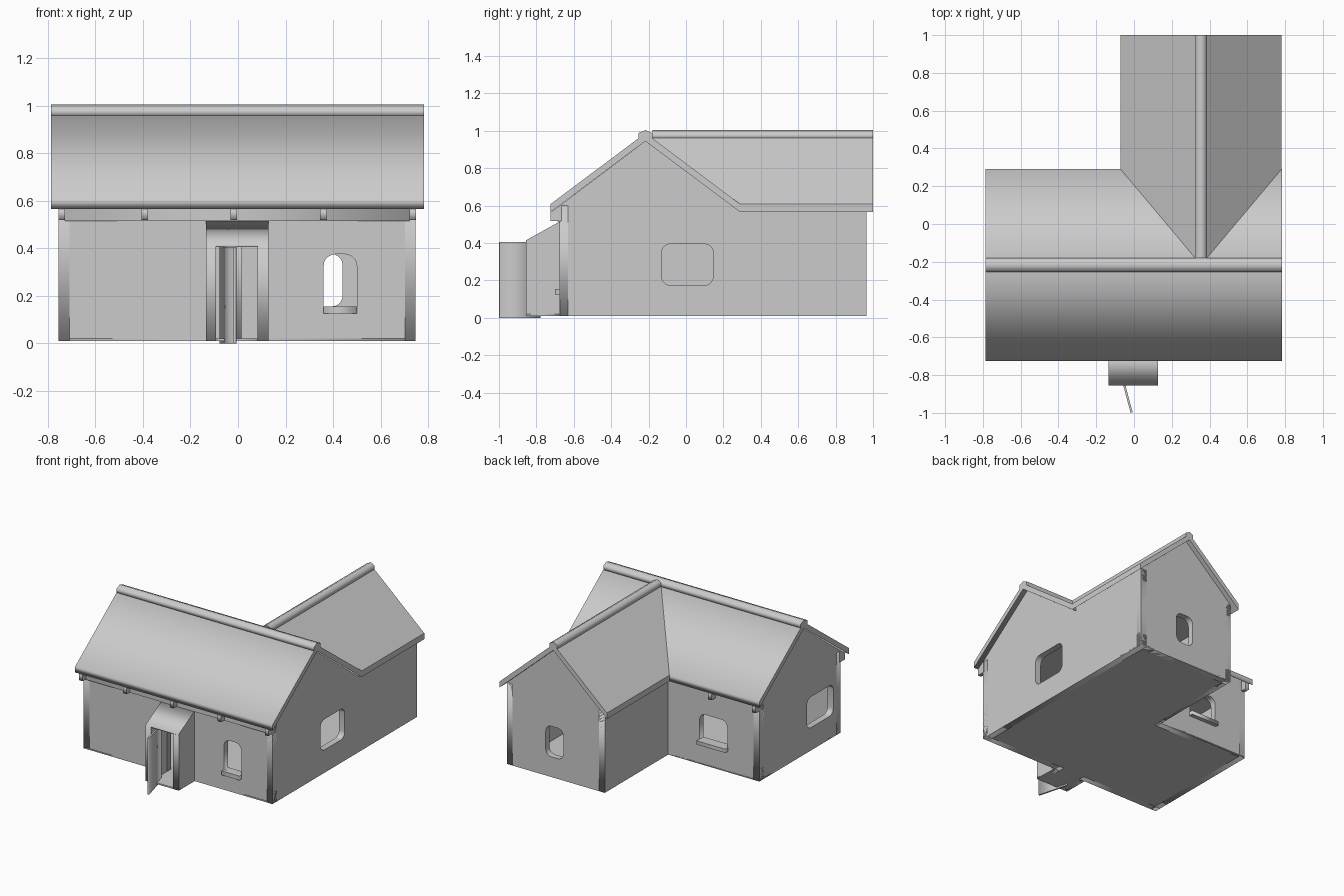
import bpy, bmesh, math
from mathutils import Matrix, Vector

if "Cube" in bpy.data.objects:
    bpy.data.objects.remove(bpy.data.objects["Cube"])

mat = bpy.data.materials.new("plain grey")
mat.diffuse_color = (0.6, 0.6, 0.6, 1)
mat.use_nodes = True
mat.node_tree.nodes["Principled BSDF"].inputs["Base Color"].default_value = mat.diffuse_color


def add(name, mesh):
    bm = bmesh.new()
    bm.from_mesh(mesh)
    bmesh.ops.remove_doubles(bm, verts=bm.verts, dist=1e-5)
    bmesh.ops.recalc_face_normals(bm, faces=bm.faces)
    bm.to_mesh(mesh)
    bm.free()
    mesh.materials.clear()
    mesh.materials.append(mat)
    ob = bpy.data.objects.new(name, mesh)
    bpy.context.collection.objects.link(ob)
    return ob


def panel(name, axis, a, b, outline, holes=()):
    """Outline with holes, extruded from a to b along an axis (x: yz, y: xz, z: xy)."""
    u, v, n = {'x': ((0, 1, 0), (0, 0, 1), (1, 0, 0)),
               'y': ((1, 0, 0), (0, 0, 1), (0, -1, 0)),
               'z': ((1, 0, 0), (0, 1, 0), (0, 0, 1))}[axis]
    cu = bpy.data.curves.new(name + "_outline", 'CURVE')
    cu.dimensions = '2D'
    cu.fill_mode = 'BOTH'
    cu.extrude = abs(b - a) / 2
    for pts in [outline, *holes]:
        sp = cu.splines.new('POLY')
        sp.points.add(len(pts) - 1)
        for p, q in zip(sp.points, pts):
            p.co = (q[0], q[1], 0, 1)
        sp.use_cyclic_u = True
    tmp = bpy.data.objects.new(name + "_tmp", cu)
    bpy.context.collection.objects.link(tmp)
    dg = bpy.context.evaluated_depsgraph_get()
    mesh = bpy.data.meshes.new_from_object(tmp.evaluated_get(dg))
    bpy.data.objects.remove(tmp)
    bpy.data.curves.remove(cu)
    m = Matrix((u, v, n)).transposed().to_4x4()
    m.translation = Vector([abs(c) for c in n]) * ((a + b) / 2)
    mesh.transform(m)
    return add(name, mesh)


def rect(x0, x1, y0, y1):
    return [(x0, y0), (x1, y0), (x1, y1), (x0, y1)]


def window(x0, x1, y0, y1, r=0.045, rb=None):
    """Rounded rectangle; rb is the radius of the lower corners."""
    rb = r if rb is None else rb
    pts = []
    for i, (cx, cy, k) in enumerate([(x1, y1, r), (x0, y1, r), (x0, y0, rb), (x1, y0, rb)]):
        sx, sy = (-1 if cx == x1 else 1), (-1 if cy == y1 else 1)
        for j in range(6 if k else 1):
            t = math.radians(90 * i + 18 * j)
            pts.append((cx + sx * k + k * math.cos(t), cy + sy * k + k * math.sin(t)))
    return pts


def box(name, x0, x1, y0, y1, z0, z1):
    return panel(name, 'z', z0, z1, rect(x0, x1, y0, y1))


L, R, F, B, W, K = -0.755, 0.747, -0.675, 0.245, -0.03, 0.965   # wall lines
T = 0.045                                                     # wall thickness
RY, RX, Z0 = -0.217, 0.355, 0.01                              # ridge lines, base

# walls
panel("front_wall", 'y', F, F + T,
      [(L, Z0), (-0.092, Z0), (-0.092, 0.41), (0.082, 0.41), (0.082, Z0),
       (R, Z0), (R, 0.6), (L, 0.6)],
      [window(0.36, 0.50, 0.155, 0.375, 0.05, 0)])
panel("left_gable_wall", 'x', L, L + T,
      [(F, Z0), (B, Z0), (B, 0.6), (RY, 0.945), (F, 0.6)],
      [window(-0.595, -0.295, 0.175, 0.395)])
panel("right_wall", 'x', R - T, R,
      [(F, Z0), (K, Z0), (K, 0.596), (0.25, 0.596), (RY, 0.945), (F, 0.6)],
      [window(-0.13, 0.145, 0.175, 0.395)])
panel("main_back_wall", 'y', B - T, B, rect(L, W, Z0, 0.6),
      [window(-0.50, -0.28, 0.185, 0.375, 0.045, 0)])
panel("wing_left_wall", 'x', W, W + T, rect(B - T, K, Z0, 0.6))
panel("wing_gable_wall", 'y', K - T, K,
      [(W, Z0), (R, Z0), (R, 0.596), (RX, 0.945), (W, 0.6)],
      [window(0.30, 0.44, 0.155, 0.375)])

# floor and ceiling
for name, za, zb, d in (("floor", Z0, 0.02, 0), ("ceiling", 0.51, 0.53, 0.01)):
    panel(name, 'z', za, zb, [(L + d, F + d), (R - d, F + d), (R - d, K - d),
                              (W + d, K - d), (W + d, B - d), (L + d, B - d)])

# main roof with ridge cap
E0, E1, ZE, ZT = -0.725, 0.29, 0.565, 0.608
panel("main_roof", 'x', -0.787, 0.783,
      [(E0, ZE), (RY, 0.945), (E1, ZE), (E1, ZT), (RY, 0.988), (E0, ZT)])


def cap(c):
    return [(c - 0.038, 0.955), (c + 0.038, 0.955), (c + 0.038, 0.988),
            (c, 1.004), (c - 0.038, 0.988)]


panel("main_ridge_cap", 'x', -0.787, 0.783, cap(RY))

# wing roof: two slopes cut along the valleys
for side, name in ((-1, "wing_roof_left"), (1, "wing_roof_right")):
    e = RX + side * 0.426
    plan = [(RX, 1.0, 0.945), (e, 1.0, ZE), (e, E1, ZE), (RX, RY, 0.945)]
    bm = bmesh.new()
    lo = [bm.verts.new(p) for p in plan]
    hi = [bm.verts.new((x, y, z + 0.043)) for x, y, z in plan]
    bm.faces.new(lo)
    bm.faces.new(hi)
    for i in range(4):
        j = (i + 1) % 4
        bm.faces.new((lo[i], lo[j], hi[j], hi[i]))
    me = bpy.data.meshes.new(name)
    bm.to_mesh(me)
    bm.free()
    add(name, me)
panel("wing_ridge_cap", 'y', -0.18, 1.0, [(RX + (x - RX) * 0.8, z) for x, z in cap(RX)])

# rafter ends under the eaves, and the wall plate between them
for i, x in enumerate((-0.742, -0.392, -0.018, 0.36, 0.735)):
    panel(f"front_rafter_{i}", 'x', x - 0.014, x + 0.014,
          [(E0, 0.518), (F + 0.01, 0.518), (F + 0.01, 0.605), (E0, ZE)])
    if x < -0.1:
        panel(f"back_rafter_{i}", 'x', x - 0.014, x + 0.014,
              [(E1, 0.518), (B - 0.01, 0.518), (B - 0.01, 0.605), (E1, ZE)])
box("wall_plate", -0.728, 0.721, F - 0.012, F + 0.01, 0.515, 0.57)

# window sills
box("front_sill", 0.36, 0.50, F - 0.025, F + T, 0.125, 0.155)
box("back_sill", -0.505, -0.275, B - T, B + 0.03, 0.16, 0.187)

# porch
P = -0.855
for name, xa, xb in (("porch_left", -0.135, -0.092), ("porch_right", 0.082, 0.128)):
    panel(name, 'x', xa, xb, [(P, Z0), (F, Z0), (F, 0.515), (P, 0.415)])
panel("porch_roof", 'x', -0.135, 0.128, [(P, 0.405), (F, 0.405), (F, 0.515), (P, 0.415)])
box("porch_floor", -0.135, 0.128, P, F, Z0, 0.02)

# open door, swung outward
h, t = Vector((-0.077, -0.78)), Vector((-0.018, -1.0))
n = Vector((0.011, 0.003))
panel("door", 'z', 0.0, 0.405, [tuple(h), tuple(t), tuple(t + n), tuple(h + n)])
